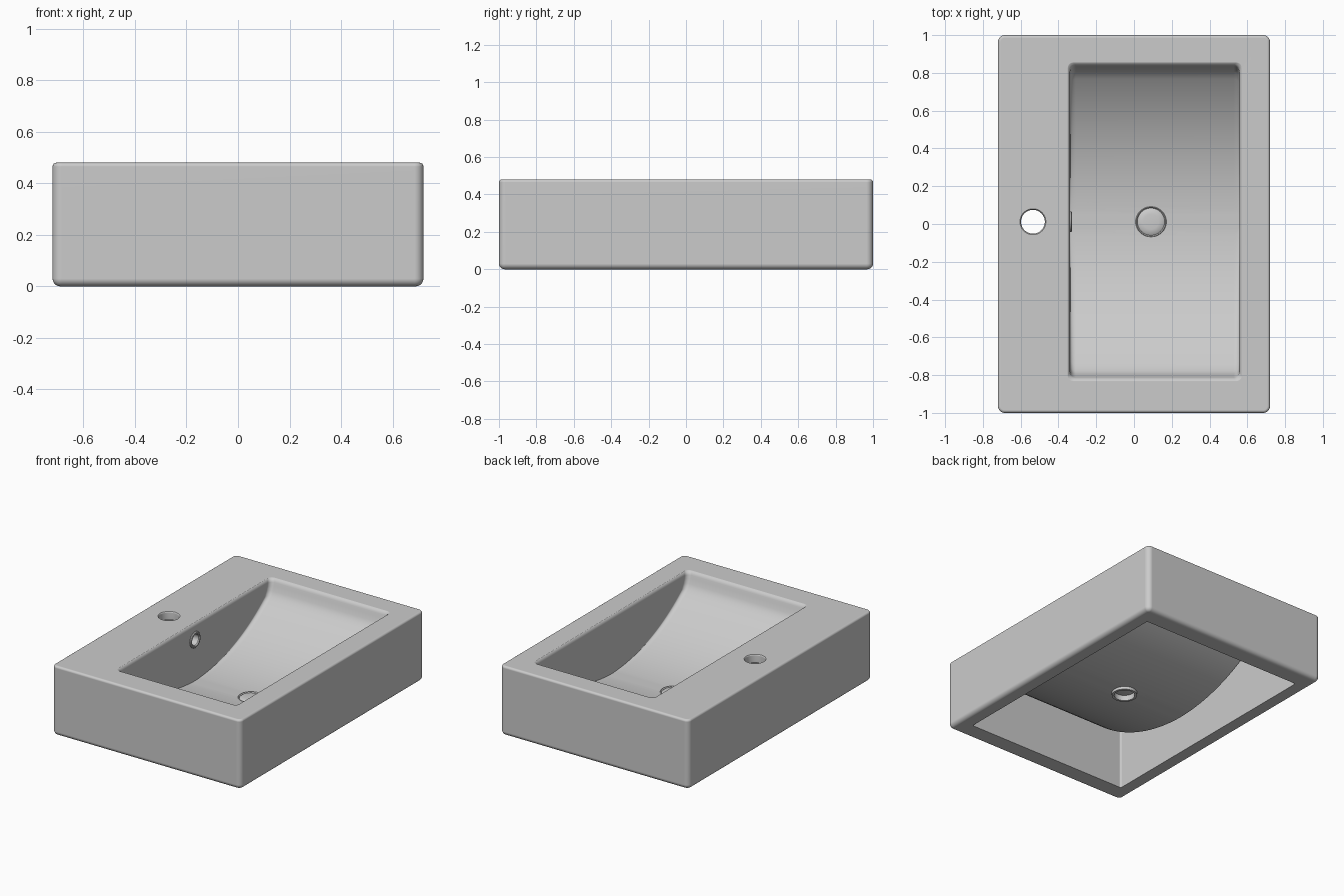
import bpy, bmesh
from math import sin, cos, pi, sqrt

if "Cube" in bpy.data.objects:
    bpy.data.objects.remove(bpy.data.objects["Cube"])

YC = 0.012  # bowl, drain and holes share this centre line


def finish(bm, name):
    bmesh.ops.recalc_face_normals(bm, faces=bm.faces)
    me = bpy.data.meshes.new(name)
    bm.to_mesh(me)
    bm.free()
    ob = bpy.data.objects.new(name, me)
    bpy.context.collection.objects.link(ob)
    return ob


def skin(name, rings, closed=False):
    """Join equal-length point rings into a solid, capped or wrapped round."""
    bm = bmesh.new()
    vs = [[bm.verts.new(p) for p in r] for r in rings]
    n = len(vs[0])
    pairs = list(zip(vs, vs[1:])) + ([(vs[-1], vs[0])] if closed else [])
    for a, b in pairs:
        for i in range(n):
            j = (i + 1) % n
            bm.faces.new((a[i], a[j], b[j], b[i]))
    if not closed:
        bm.faces.new(vs[0][::-1])
        bm.faces.new(vs[-1])
    return finish(bm, name)


def rect(x0, x1, y0, y1, z, r, seg=5):
    """Rounded rectangle at height z."""
    pts = []
    for k, (cx, cy) in enumerate([(x1 - r, y1 - r), (x0 + r, y1 - r),
                                  (x0 + r, y0 + r), (x1 - r, y0 + r)]):
        for i in range(seg + 1):
            a = (k + i / seg) * pi / 2
            pts.append((cx + r * cos(a), cy + r * sin(a), z))
    return pts


def lathe(name, profile, centre, axis='Z', closed=False, n=48):
    """Turn (radius, height) points about a vertical or x axis."""
    rings = []
    for r, h in profile:
        ring = []
        for i in range(n):
            u, v = r * cos(2 * pi * i / n), r * sin(2 * pi * i / n)
            p = (u, v, h) if axis == 'Z' else (h, u, v)
            ring.append(tuple(c + d for c, d in zip(centre, p)))
        rings.append(ring)
    return skin(name, rings, closed)


def boolean(ob, cutter, op='DIFFERENCE'):
    m = ob.modifiers.new(op, 'BOOLEAN')
    m.operation, m.object, m.solver = op, cutter, 'EXACT'
    bpy.context.view_layer.objects.active = ob
    bpy.ops.object.modifier_apply(modifier=m.name)
    bpy.data.objects.remove(cutter)


def smooth(ob, angle=35):
    bpy.ops.object.select_all(action='DESELECT')
    ob.select_set(True)
    bpy.context.view_layer.objects.active = ob
    bpy.ops.object.shade_smooth_by_angle(angle=angle * pi / 180)


# Outer block with a softer bottom edge and a tight top edge
levels = [(0.03 * (1 - sin(t * pi / 10)), 0.03 * (1 - cos(t * pi / 10))) for t in range(6)]
levels += [(0.015 * (1 - cos(t * pi / 8)), 0.465 + 0.015 * sin(t * pi / 8)) for t in range(5)]
basin = skin('basin', [rect(-0.72 + i, 0.72 - i, -1 + i, 1 - i, z, 0.035 - i)
                       for i, z in levels])

# Hollow underside
boolean(basin, skin('cavity', [rect(-0.62, 0.62, -0.87, 0.87, z, 0.012)
                               for z in (-0.1, 0.425)]))

# Curved underside of the bowl
R = 1.23


def arc(h, z0, rad):
    return z0 + rad - sqrt(rad * rad - h * h)


hs = [0.04 + 0.86 * i / 22 for i in range(23)]
under = [rect(-0.385, 0.66, YC - h, YC + h, arc(h, 0.048, R + 0.04), 0.012) for h in hs]
under.append(rect(-0.385, 0.66, YC - 0.9, YC + 0.9, 0.45, 0.012))
boolean(basin, skin('bowl_underside', under), 'UNION')

# Bowl hollow: long arc, steep ends, rounded lip
prof = [(h, arc(h, 0.085, R), 0) for h in [0.04 + 0.75 * i / 22 for i in range(23)]]
prof += [(0.806, 0.405, 0), (0.817, 0.435, 0), (0.824, 0.457, 0), (0.828, 0.466, 0.002),
         (0.834, 0.474, 0.006), (0.842, 0.479, 0.012), (0.85, 0.482, 0.018), (0.85, 0.6, 0.018)]
boolean(basin, skin('bowl', [rect(-0.338 - f, 0.558 + f, YC - h, YC + h, z, min(0.03, h / 2))
                             for h, z, f in prof]))

# Tap, drain and overflow holes
boolean(basin, lathe('tap_hole', [(0.063, 0.3), (0.063, 0.472), (0.066, 0.478), (0.07, 0.481),
                                  (0.07, 0.6)], (-0.535, YC, 0)))
boolean(basin, lathe('drain_hole', [(0.08, -0.05), (0.08, 0.2)], (0.09, YC, 0)))
boolean(basin, lathe('overflow_hole', [(0.045, -0.1), (0.045, 0.06)], (-0.338, YC, 0.37), 'X'))
smooth(basin)
basin.modifiers.new('even_normals', 'WEIGHTED_NORMAL').keep_sharp = True

# Drain fitting: collar and plug
smooth(lathe('drain_collar', [(0.0815, 0.03), (0.0815, 0.086), (0.078, 0.09), (0.074, 0.086),
                              (0.066, 0.07), (0.066, 0.03)], (0.09, YC, 0), closed=True))
smooth(lathe('drain_plug', [(0.06, 0.066), (0.073, 0.07), (0.073, 0.082), (0.066, 0.088),
                            (0.04, 0.091), (0.01, 0.092)], (0.09, YC, 0)))

# Overflow ring on the bowl wall
smooth(lathe('overflow_ring', [(0.046, -0.045), (0.046, -0.002), (0.055, -0.002), (0.055, 0.004),
                               (0.050, 0.009), (0.042, 0.009), (0.037, 0.003), (0.037, -0.045)],
             (-0.338, YC, 0.37), 'X', closed=True))
